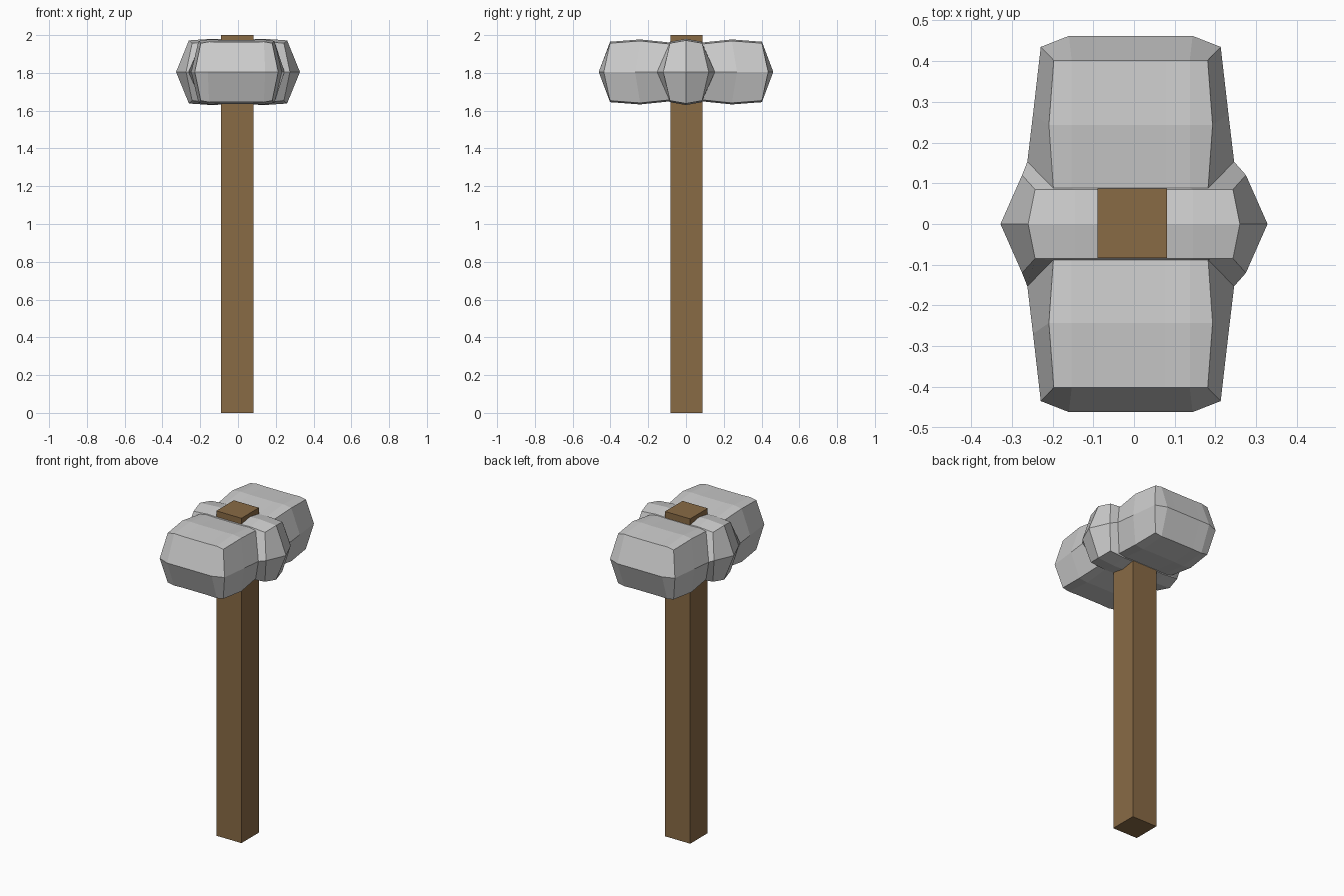
import bpy, bmesh

if "Cube" in bpy.data.objects:
    bpy.data.objects.remove(bpy.data.objects["Cube"])

MID = 1.805  # height of the head's widest belt


def material(name, color):
    m = bpy.data.materials.new(name)
    m.diffuse_color = color
    m.use_nodes = True
    m.node_tree.nodes["Principled BSDF"].inputs["Base Color"].default_value = m.diffuse_color
    return m


# wooden handle, running right through the head
bpy.ops.mesh.primitive_cube_add(size=1, location=(-0.004, 0.002, 1.0))
handle = bpy.context.object
handle.name = "handle"
handle.scale = (0.171, 0.17, 2.0)
handle.data.materials.append(material("wood", (0.25, 0.145, 0.06, 1)))

# stone head stations from centre to striking face:
# (face y, face half width, face height, belt half width, belt y, x shift)
STATIONS = [
    (0.000, 0.260, 0.167, 0.328, 0.000, 0.000),
    (0.085, 0.243, 0.152, 0.275, 0.120, 0.000),
    (0.088, 0.190, 0.148, 0.254, 0.153, -0.008),
    (0.243, 0.201, 0.164, 0.240, 0.270, -0.008),
    (0.402, 0.189, 0.152, 0.221, 0.435, -0.008),
]


def row(station, sy, sz):
    """Points across the head: belt, edge, inner columns, edge, belt."""
    fy, fx, fz, bx, by, dx = station
    left = [(-bx, by, 0), (-fx, fy, fz), (-0.145, fy, fz + 0.008),
            (-0.085, fy, fz + 0.006)]
    right = [(-x, y, z) for x, y, z in reversed(left)]
    return [(x + dx, y * sy, MID + z * sz) for x, y, z in left + right]


def end_row(sy):
    """Belt line across a striking face, with clipped corners."""
    half = [(-0.221, 0.435), (-0.221, 0.435), (-0.152, 0.462), (-0.085, 0.462)]
    pts = half + [(-x, y) for x, y in reversed(half)]
    return [(x - 0.008, y * sy, MID) for x, y in pts]


bm = bmesh.new()
for sz in (1, -1):
    rows = [end_row(-1)]
    rows += [row(s, -1, sz) for s in reversed(STATIONS[1:])]
    rows += [row(s, 1, sz) for s in STATIONS]
    rows.append(end_row(1))
    grid = [[bm.verts.new(p) for p in r] for r in rows]
    for a, b in zip(grid, grid[1:]):
        for i in range(len(a) - 1):
            bm.faces.new((a[i], a[i + 1], b[i + 1], b[i]))
bmesh.ops.remove_doubles(bm, verts=bm.verts, dist=0.0005)
bmesh.ops.recalc_face_normals(bm, faces=bm.faces)
mesh = bpy.data.meshes.new("hammer_head")
bm.to_mesh(mesh)
bm.free()
head = bpy.data.objects.new("hammer_head", mesh)
bpy.context.collection.objects.link(head)
